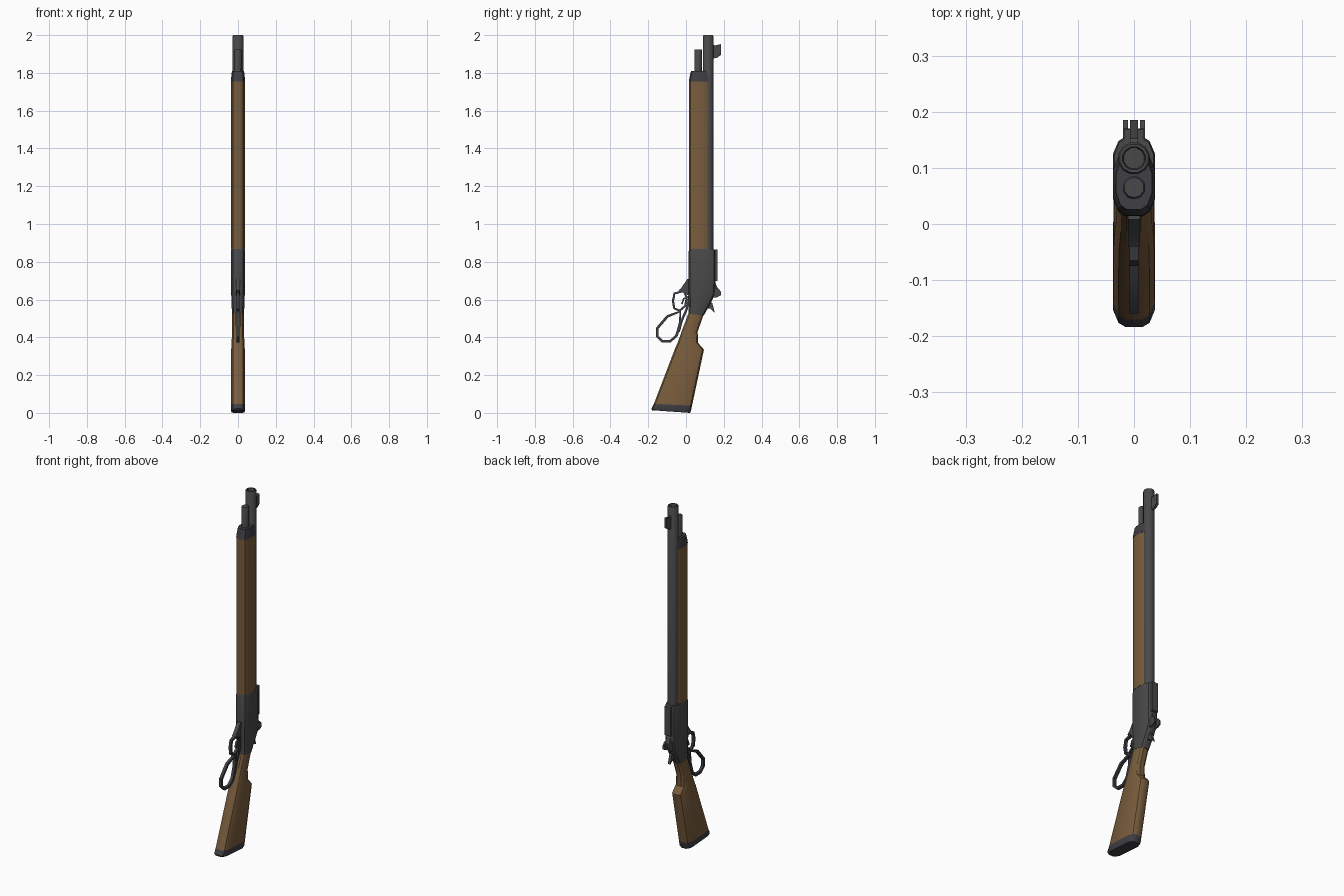
import bpy, bmesh, math
from mathutils import Vector

if "Cube" in bpy.data.objects:
    bpy.data.objects.remove(bpy.data.objects["Cube"])


def material(name, rgb):
    m = bpy.data.materials.new(name)
    m.diffuse_color = (*rgb, 1)
    m.use_nodes = True
    m.node_tree.nodes["Principled BSDF"].inputs["Base Color"].default_value = m.diffuse_color
    return m


WOOD = material("brown wood", (0.19, 0.108, 0.046))
STEEL = material("dark steel", (0.066, 0.066, 0.067))
DARK = material("blue black", (0.05, 0.05, 0.058))


def finish(name, bm, mat):
    bmesh.ops.recalc_face_normals(bm, faces=bm.faces)
    me = bpy.data.meshes.new(name)
    bm.to_mesh(me)
    bm.free()
    me.materials.append(mat)
    ob = bpy.data.objects.new(name, me)
    bpy.context.collection.objects.link(ob)
    bpy.ops.object.select_all(action='DESELECT')
    ob.select_set(True)
    bpy.context.view_layer.objects.active = ob
    bpy.ops.object.shade_smooth_by_angle(angle=math.radians(32))
    return ob


def bridge(bm, rings, closed=False):
    n = len(rings[0])
    pairs = list(zip(rings, rings[1:] + rings[:1])) if closed else list(zip(rings, rings[1:]))
    for a, b in pairs:
        for i in range(n):
            j = (i + 1) % n
            bm.faces.new((a[i], a[j], b[j], b[i]))
    if not closed:
        bm.faces.new(rings[0])
        bm.faces.new(rings[-1])


def loft(name, mat, stations):
    """Stations: front y, front z, back y, back z, half width; chamfered sections."""
    bm = bmesh.new()
    rings = []
    for fy, fz, by, bz, w in stations:
        f, b = Vector((0, fy, fz)), Vector((0, by, bz))
        length = (b - f).length
        half = [(0.4, 0), (0.75, 0.008), (1, 0.03)]
        side = [(x * w, d) for x, d in half] + [(x * w, length - d) for x, d in reversed(half)]
        pts = side + [(-x, d) for x, d in reversed(side)]
        axis = (b - f).normalized()
        rings.append([bm.verts.new(f + axis * d + Vector((x, 0, 0))) for x, d in pts])
    bridge(bm, rings)
    return finish(name, bm, mat)


def tube(name, y, r, z0, z1, sides, mat, bore=0):
    bm = bmesh.new()
    prof = [(r, z0), (r, z1 - 0.005), (r - 0.003, z1)]
    if bore:
        prof += [(bore, z1), (bore * 0.9, z1 - 0.04)]
    rings = [[bm.verts.new((rr * math.cos(2 * math.pi * (i + .5) / sides),
                            y + rr * math.sin(2 * math.pi * (i + .5) / sides), z))
              for i in range(sides)] for rr, z in prof]
    bridge(bm, rings)
    return finish(name, bm, mat)


def plate(name, pts, x0, x1, mat):
    """Side profile (y, z) extruded from x0 to x1."""
    bm = bmesh.new()
    bridge(bm, [[bm.verts.new((x, y, z)) for y, z in pts] for x in (x0, x1)])
    return finish(name, bm, mat)


def band(name, path, t, w, mat, closed=True):
    """Flat strap of thickness t and half width w following a (y, z) path."""
    bm = bmesh.new()
    p = [Vector(q) for q in path]
    n = len(p)
    rings = []
    for i in range(n):
        a = p[i - 1] if closed or i > 0 else p[i]
        b = p[(i + 1) % n] if closed or i < n - 1 else p[i]
        d = (b - a).normalized()
        nrm = Vector((-d.y, d.x)) * t / 2
        rings.append([bm.verts.new((x, *(p[i] + s * nrm)))
                      for x, s in ((-w, -1), (w, -1), (w, 1), (-w, 1))])
    bridge(bm, rings, closed)
    return finish(name, bm, mat)


# wooden stock with pistol-style comb, and its butt plate
loft("stock", WOOD, [
    (0.014, 0.53, 0.093, 0.52, 0.031),
    (-0.020, 0.44, 0.062, 0.43, 0.031),
    (-0.043, 0.375, 0.063, 0.372, 0.034),
    (-0.060, 0.335, 0.095, 0.335, 0.036),
    (-0.170, 0.048, 0.032, 0.038, 0.037)])
loft("butt_plate", DARK, [
    (-0.170, 0.048, 0.032, 0.038, 0.037),
    (-0.184, 0.022, 0.026, 0.008, 0.037),
    (-0.180, 0.014, 0.022, 0.0, 0.033)])

# receiver
loft("receiver", STEEL, [
    (0.018, 0.870, 0.153, 0.865, 0.035),
    (0.014, 0.855, 0.156, 0.855, 0.037),
    (0.014, 0.700, 0.156, 0.700, 0.037),
    (0.013, 0.640, 0.152, 0.625, 0.036),
    (0.016, 0.585, 0.130, 0.580, 0.034),
    (0.013, 0.525, 0.094, 0.515, 0.032)])
plate("top_rail", [(0.145, 0.695), (0.168, 0.70), (0.168, 0.865), (0.145, 0.865)],
      -0.018, 0.018, STEEL)

# handguard and its front cap
loft("handguard", WOOD, [
    (0.016, 0.868, 0.124, 0.868, 0.036),
    (0.016, 1.76, 0.124, 1.76, 0.036)])
loft("handguard_cap", DARK, [
    (0.015, 1.755, 0.128, 1.755, 0.037),
    (0.017, 1.768, 0.128, 1.768, 0.037),
    (0.026, 1.81, 0.120, 1.81, 0.032)])

# barrel and magazine tube
tube("barrel", 0.117, 0.029, 0.85, 2.0, 12, STEEL, bore=0.021)
tube("magazine_tube", 0.065, 0.021, 1.78, 1.925, 10, STEEL)

# front sight, rear sight wings, hammer and spur
plate("front_sight", [(0.135, 1.955), (0.152, 1.945), (0.185, 1.952), (0.185, 1.895),
                      (0.165, 1.88), (0.135, 1.875)], -0.007, 0.007, STEEL)
for side, name in ((-1, "left"), (1, "right")):
    plate("rear_sight_wing_" + name, [(0.14, 0.66), (0.17, 0.66), (0.185, 0.642), (0.184, 0.622),
                                      (0.165, 0.612), (0.135, 0.61)],
          side * 0.011, side * 0.02, STEEL)
plate("hammer", [(0.135, 0.69), (0.155, 0.69), (0.17, 0.655), (0.162, 0.625), (0.13, 0.60)],
      -0.011, 0.011, STEEL)
plate("hammer_spur", [(0.10, 0.585), (0.138, 0.585), (0.153, 0.53), (0.128, 0.552),
                      (0.10, 0.555)], -0.008, 0.008, STEEL)

# lever: finger loop, trigger guard, mounting lug and strap along the neck
band("lever_loop", [(-0.030, 0.537), (-0.098, 0.511), (-0.153, 0.447), (-0.153, 0.405),
                    (-0.126, 0.380), (-0.082, 0.380), (-0.050, 0.410), (-0.032, 0.470)],
     0.014, 0.008, DARK)
band("trigger_guard", [(-0.061, 0.632), (-0.069, 0.592), (-0.062, 0.553), (-0.034, 0.541),
                       (-0.004, 0.566), (0.004, 0.611), (-0.013, 0.645)], 0.012, 0.008, DARK)
band("lever_strap", [(-0.038, 0.43), (-0.022, 0.49), (0.008, 0.56), (0.018, 0.62)],
     0.012, 0.008, DARK, closed=False)
plate("lever_lug", [(-0.040, 0.648), (-0.025, 0.662), (0.008, 0.71), (0.03, 0.71),
                    (0.03, 0.615), (0.005, 0.625), (-0.010, 0.642)], -0.011, 0.011, STEEL)
band("trigger", [(0.02, 0.615), (-0.012, 0.605), (-0.022, 0.575)], 0.009, 0.005, STEEL,
     closed=False)
